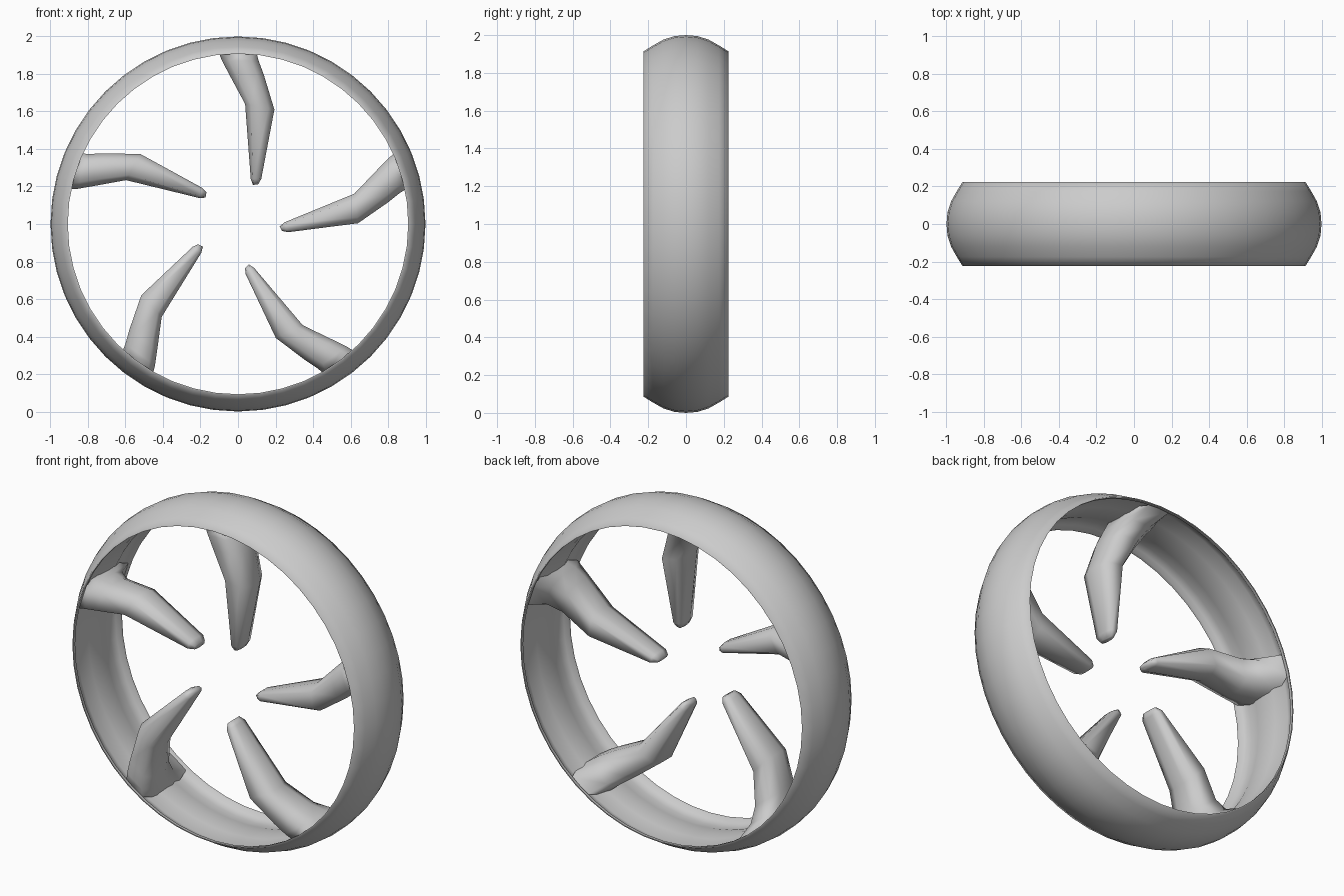
import bpy, bmesh
from math import sin, cos, pi, radians

if "Cube" in bpy.data.objects:
    bpy.data.objects.remove(bpy.data.objects["Cube"])

CENTRE_Z = 1.0


def make_object(name, bm, angle):
    bmesh.ops.recalc_face_normals(bm, faces=bm.faces)
    mesh = bpy.data.meshes.new(name)
    bm.to_mesh(mesh)
    bm.free()
    obj = bpy.data.objects.new(name, mesh)
    bpy.context.collection.objects.link(obj)
    bpy.ops.object.select_all(action='DESELECT')
    obj.select_set(True)
    bpy.context.view_layer.objects.active = obj
    bpy.ops.object.shade_smooth_by_angle(angle=radians(angle))
    return obj


def bridge(bm, loops, close):
    pairs = list(zip(loops, loops[1:]))
    if close:
        pairs.append((loops[-1], loops[0]))
    for a, b in pairs:
        n = len(a)
        for i in range(n):
            j = (i + 1) % n
            bm.faces.new((a[i], a[j], b[j], b[i]))


# Rim: crowned band with lips, side grooves and a raised inner barrel, profile is (y, radius)
half_outer = [(0, 1.0), (0.06, 0.995), (0.12, 0.976), (0.175, 0.945), (0.225, 0.914)]
half_inner = [(0.225, 0.908), (0.208, 0.908), (0.19, 0.925), (0.15, 0.938), (0.07, 0.918), (0, 0.914)]
right = half_outer + half_inner
profile = right + [(-y, r) for y, r in reversed(right) if y > 0]
SEGMENTS = 48
bm = bmesh.new()
rings = []
for k in range(SEGMENTS):
    t = 2 * pi * k / SEGMENTS
    rings.append([bm.verts.new((r * sin(t), y, CENTRE_Z + r * cos(t))) for y, r in profile])
bridge(bm, rings, True)
make_object("rim", bm, 75)

# Spoke sections: left (x, z), right (x, z), front y, back y, bulge into the barrel
sections = [
    ((0.080, 0.208), (0.108, 0.212), -0.155, -0.065, 0),
    ((0.068, 0.240), (0.124, 0.240), -0.175, -0.045, 0),
    ((0.038, 0.640), (0.194, 0.610), -0.218, -0.01, 0),
    ((-0.048, 0.800), (0.138, 0.795), -0.215, 0.02, 0),
    ((-0.085, 0.870), (0.110, 0.870), -0.212, 0.08, 0),
    ((-0.112, 0.912), (0.092, 0.914), -0.205, 0.205, 0.03),
]
# Chamfered cross-section in unit coordinates (across, depth)
shape = [(0, 0.3), (0.2, 0), (0.8, 0), (1, 0.3), (1, 0.7), (0.8, 1), (0.2, 1), (0, 0.7)]


def spoke(name, turn):
    bm = bmesh.new()
    loops = []
    for (x0, z0), (x1, z1), y0, y1, bulge in sections:
        loop = []
        for u, v in shape:
            x = x0 + (x1 - x0) * u
            z = z0 + (z1 - z0) * u + bulge * 4 * v * (1 - v)
            loop.append(bm.verts.new((x * cos(turn) + z * sin(turn),
                                      y0 + (y1 - y0) * v,
                                      CENTRE_Z - x * sin(turn) + z * cos(turn))))
        loops.append(loop)
    bridge(bm, loops, False)
    bm.faces.new(loops[0])
    bm.faces.new(loops[-1])
    make_object(name, bm, 80)


# Five bent spokes around the rim
for i in range(5):
    spoke("spoke_%d" % (i + 1), 2 * pi * i / 5)
